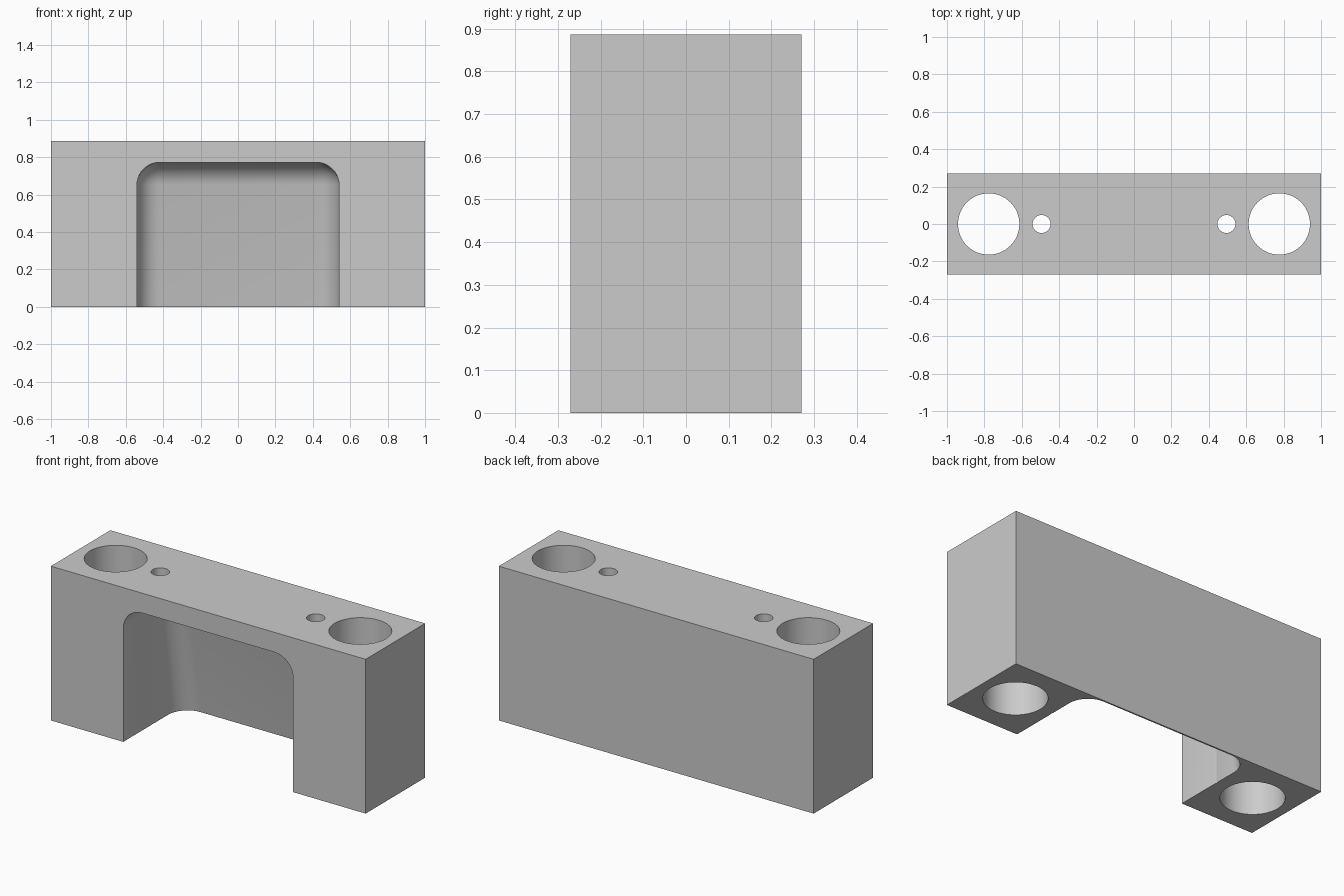
import bpy, bmesh, math

if "Cube" in bpy.data.objects:
    bpy.data.objects.remove(bpy.data.objects["Cube"], do_unlink=True)

WIDTH, DEPTH, HEIGHT = 2.0, 0.54, 0.886
POCKET_HALF, POCKET_TOP, FILLET = 0.54, 0.772, 0.12

grey = bpy.data.materials.new("plain grey")
grey.use_nodes = True
colour = (0.6, 0.6, 0.6, 1)
grey.diffuse_color = colour
grey.node_tree.nodes["Principled BSDF"].inputs["Base Color"].default_value = colour


def make_object(name, bm):
    bmesh.ops.recalc_face_normals(bm, faces=bm.faces)
    mesh = bpy.data.meshes.new(name)
    bm.to_mesh(mesh)
    bm.free()
    mesh.materials.append(grey)
    obj = bpy.data.objects.new(name, mesh)
    bpy.context.collection.objects.link(obj)
    return obj


def box(x0, x1, y0, y1, z0, z1):
    bm = bmesh.new()
    bmesh.ops.create_cube(bm, size=1)
    for v in bm.verts:
        v.co.x = x1 if v.co.x > 0 else x0
        v.co.y = y1 if v.co.y > 0 else y0
        v.co.z = z1 if v.co.z > 0 else z0
    return bm


def hole(name, x, radius):
    bm = bmesh.new()
    bmesh.ops.create_cone(bm, cap_ends=True, segments=64, radius1=radius,
                          radius2=radius, depth=2 * HEIGHT)
    bmesh.ops.translate(bm, verts=bm.verts, vec=(x, 0, HEIGHT / 2))
    return make_object(name, bm)


# Main block
block = make_object("block", box(-WIDTH / 2, WIDTH / 2, -DEPTH / 2, DEPTH / 2, 0, HEIGHT))

# Pocket: open at front and bottom, back wall leaning, inner edges rounded
front, below = -0.5, -0.1
bm = box(-POCKET_HALF, POCKET_HALF, front, 0.14, below, POCKET_TOP)
for v in bm.verts:
    if v.co.y > 0 and v.co.z < 0:
        v.co.y = 0.277
inner = [e for e in bm.edges
         if not all(v.co.y < 0 for v in e.verts)
         and not all(v.co.z < 0 for v in e.verts)
         and not (e.verts[0].co.z < 0 and e.verts[1].co.y < 0)]
bmesh.ops.bevel(bm, geom=inner, offset=FILLET, segments=10, profile=0.5, affect='EDGES')
cutters = [make_object("pocket_cutter", bm)]

# Bolt holes and pin holes on both sides
for side, sign in (("left", 1), ("right", -1)):
    cutters.append(hole(side + "_bolt_hole_cutter", sign * 0.777, 0.164))
    cutters.append(hole(side + "_pin_hole_cutter", sign * 0.494, 0.048))

bpy.context.view_layer.objects.active = block
for cutter in cutters:
    cutter.hide_render = True
    mod = block.modifiers.new(cutter.name, 'BOOLEAN')
    mod.operation = 'DIFFERENCE'
    mod.solver = 'EXACT'
    mod.object = cutter
    bpy.ops.object.modifier_apply(modifier=mod.name)
    bpy.data.objects.remove(cutter, do_unlink=True)

# Smooth the rounded surfaces, keep edges sharp
bpy.ops.object.select_all(action='DESELECT')
block.select_set(True)
bpy.ops.object.shade_smooth_by_angle(angle=math.radians(30))
